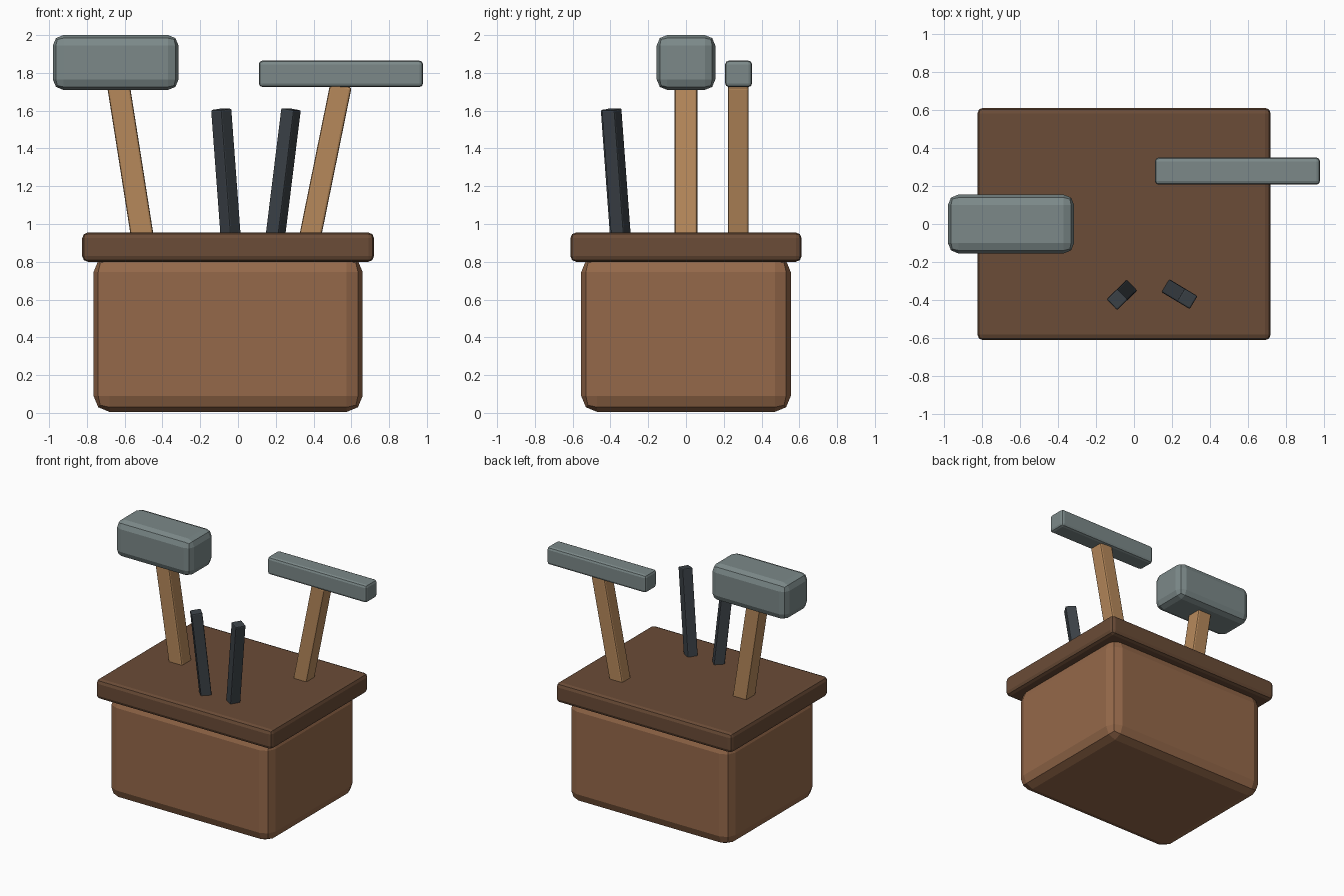
import bpy
from mathutils import Vector, Matrix

if "Cube" in bpy.data.objects:
    bpy.data.objects.remove(bpy.data.objects["Cube"])


def material(name, rgb):
    m = bpy.data.materials.new(name)
    m.diffuse_color = (*rgb, 1)
    m.use_nodes = True
    m.node_tree.nodes["Principled BSDF"].inputs["Base Color"].default_value = m.diffuse_color
    return m


LEATHER = material("light_brown", (0.30, 0.14, 0.068))
RIM = material("dark_brown", (0.145, 0.072, 0.038))
WOOD = material("wood", (0.47, 0.25, 0.105))
STEEL = material("steel", (0.20, 0.25, 0.25))
IRON = material("dark_iron", (0.045, 0.055, 0.065))


def block(name, size, matrix, mat, bevel):
    """Bevelled flat-shaded box placed by a matrix."""
    bpy.ops.mesh.primitive_cube_add(size=1)
    ob = bpy.context.object
    ob.name = name
    ob.data.transform(Matrix.Diagonal((*size, 1)))
    ob.matrix_world = matrix
    ob.data.materials.append(mat)
    mod = ob.modifiers.new("bevel", 'BEVEL')
    mod.width = bevel
    mod.segments = 2
    return ob


def box(name, lo, hi, mat, bevel):
    lo, hi = Vector(lo), Vector(hi)
    return block(name, hi - lo, Matrix.Translation((lo + hi) / 2), mat, bevel)


def rod(name, start, end, width, depth, mat, bevel):
    """Leaning square bar whose sides line up with the lean direction."""
    a, b = Vector(start), Vector(end)
    z = (b - a).normalized()
    y = z.cross(Vector((z.x, z.y, 0))).normalized()
    x = y.cross(z)
    rot = Matrix((x, y, z)).transposed().to_4x4()
    return block(name, (width, depth, (b - a).length),
                 Matrix.Translation((a + b) / 2) @ rot, mat, bevel)


# Box body and overhanging rim
box("box_body", (-0.765, -0.555, 0.005), (0.66, 0.555, 0.83), LEATHER, 0.085)
box("box_rim", (-0.825, -0.612, 0.80), (0.72, 0.612, 0.955), RIM, 0.03)

# Mallet
rod("mallet_handle", (-0.492, 0, 0.84), (-0.637, 0, 1.76), 0.12, 0.12, WOOD, 0.012)
box("mallet_head", (-0.98, -0.155, 1.71), (-0.315, 0.155, 2.0), STEEL, 0.055)

# Long-headed hammer
rod("hammer_handle", (0.363, 0.277, 0.84), (0.545, 0.277, 1.735), 0.115, 0.11, WOOD, 0.012)
box("hammer_head", (0.11, 0.207, 1.725), (0.98, 0.35, 1.865), STEEL, 0.02)

# Two iron bars
rod("iron_bar_left", (-0.032, -0.342, 0.84), (-0.089, -0.398, 1.608), 0.08, 0.08, IRON, 0.008)
rod("iron_bar_right", (0.186, -0.337, 0.84), (0.281, -0.394, 1.608), 0.08, 0.08, IRON, 0.008)
